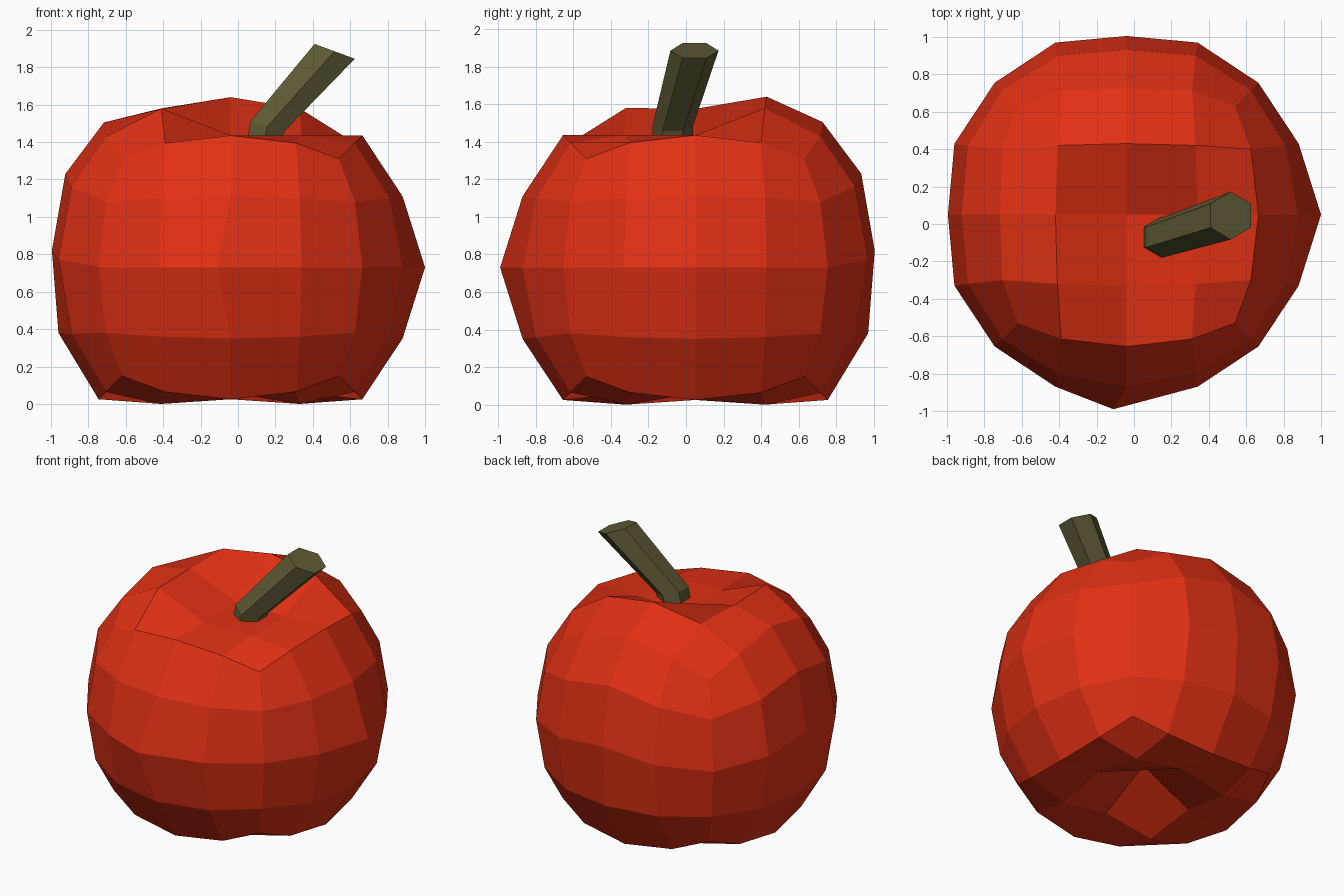
import bpy, bmesh, math

if "Cube" in bpy.data.objects:
    bpy.data.objects.remove(bpy.data.objects["Cube"])


def make_object(name, bm, color):
    bmesh.ops.recalc_face_normals(bm, faces=bm.faces[:])
    mesh = bpy.data.meshes.new(name)
    bm.to_mesh(mesh)
    bm.free()
    obj = bpy.data.objects.new(name, mesh)
    bpy.context.collection.objects.link(obj)
    mat = bpy.data.materials.new(name + "_color")
    mat.diffuse_color = (*color, 1)
    mat.use_nodes = True
    mat.node_tree.nodes["Principled BSDF"].inputs["Base Color"].default_value = mat.diffuse_color
    mesh.materials.append(mat)
    return obj


# Cube grid position (sorted, absolute) -> rounded position
ROUND = {
    (0, 0, 1): (0, 0, 1), (0, .5, 1): (0, .38, .92), (0, 1, 1): (0, .705, .705),
    (.5, .5, 1): (.37, .37, .85), (.5, 1, 1): (.35, .665, .665), (1, 1, 1): (.58, .58, .58),
}
# Heights of the dented top and the hollow underside
TOP = {
    (-.5, .5): 1.58, (0, .5): 1.64, (.5, .5): 1.58,
    (-.5, 0): 1.575, (0, 0): 1.435, (.5, 0): 1.435,
    (-.5, -.5): 1.58, (0, -.5): 1.435, (.5, -.5): 1.435,
}


def fruit_point(p):
    p = [round(c * 2) / 2 for c in p]
    key = sorted(abs(c) for c in p)
    table = dict(zip(key, ROUND[tuple(key)]))
    x, y, z = [math.copysign(table[abs(c)], c) for c in p]
    # Front and right bulge a little, back and left are flatter and lifted
    if key == [0, 0, 1] and p[2] == 0:
        s = 1.04 if (p[0] == 1 or p[1] == -1) else .955
        x, y = x * s, y * s
        if p[1] == -1:
            x -= .07
    side = (p[1] == 1, p[0]) if p[1] == 1 else (p[0] == -1, p[1])
    if side[0] and p[2] > -1:
        row = {-.5: .03, 0: .09, .5: .12, 1: .07}[p[2]]
        z += row * (1 - abs(side[1]))
        if p[2] >= .5 and side[1] == 0:
            x, y = x * .96, y * .96
    z += .73
    if p[2] == 1:
        z = TOP.get((p[0], p[1]), z)
    if p[2] == -1 and max(abs(p[0]), abs(p[1])) < 1:
        z = {0: .25, .5: .06, 1: 0}[abs(p[0]) + abs(p[1])]
    return (x - .04, y + .05, z)


# Fruit body: a 4 x 4 x 4 cube grid rounded into a lumpy ball
bm = bmesh.new()
bmesh.ops.create_cube(bm, size=2)
bmesh.ops.subdivide_edges(bm, edges=bm.edges[:], cuts=3, use_grid_fill=True)
for v in bm.verts:
    v.co = fruit_point(v.co)
make_object("fruit", bm, (.75, .03, .007))

# Stem: leaning six-sided rod, rings of (centre, radius, tilt)
bm = bmesh.new()
rings = []
for (cx, cy, cz), r, tilt in [
    ((.143, -.07, 1.425), .108, -.05),
    ((.158, -.07, 1.485), .108, -.3),
    ((.517, .045, 1.885), .128, -.37),
]:
    ring = []
    for i in range(6):
        a = math.radians(30 + 60 * i)
        dx, dy = r * .97 * math.cos(a), r * math.sin(a)
        ring.append(bm.verts.new((cx + dx, cy + dy, cz + tilt * dx)))
    rings.append(ring)
for lo, hi in zip(rings, rings[1:]):
    for i in range(6):
        j = (i + 1) % 6
        bm.faces.new((lo[i], lo[j], hi[j], hi[i]))
bm.faces.new(rings[0][::-1])
bm.faces.new(rings[-1])
make_object("stem", bm, (.11, .1, .035))
